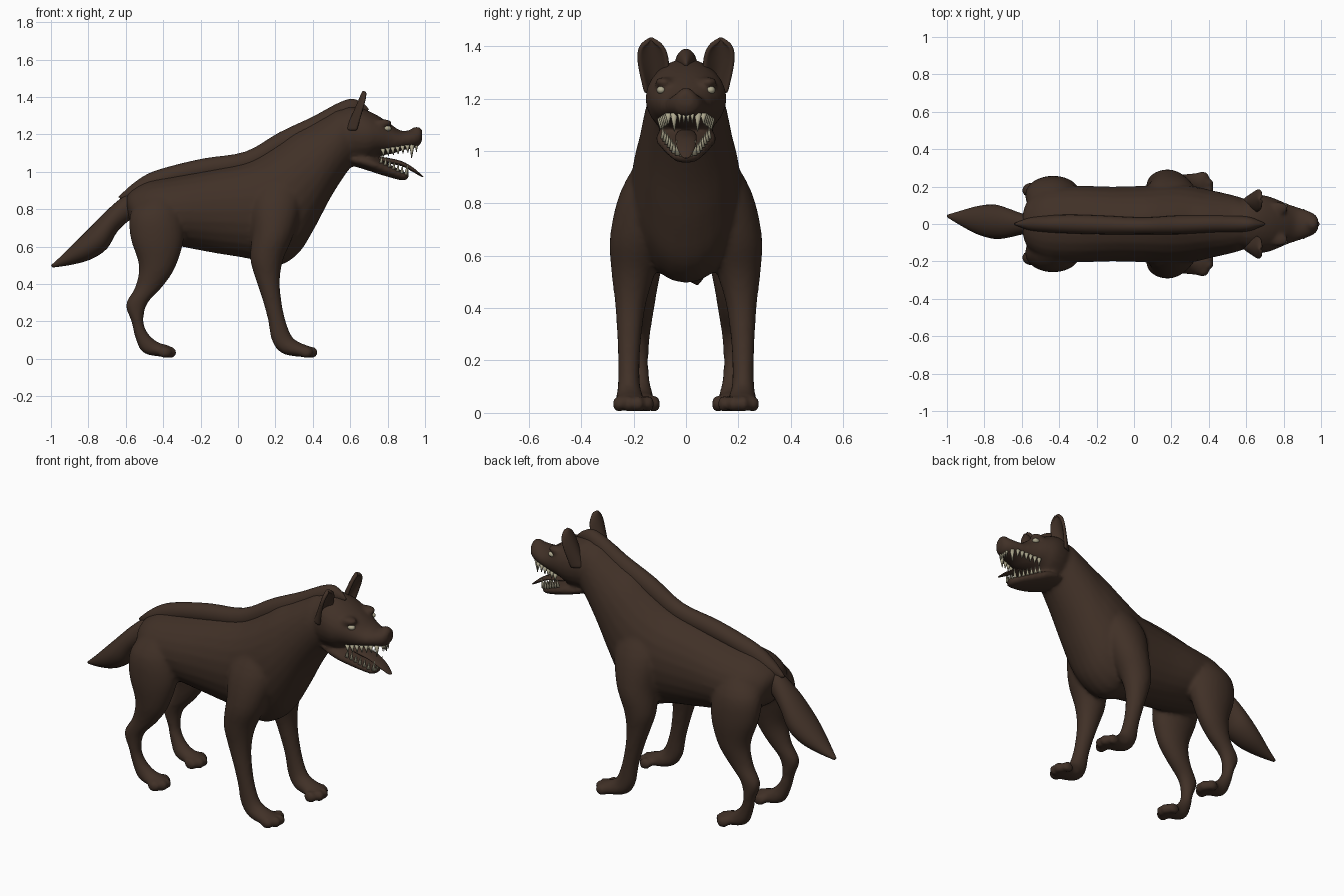
import bpy, bmesh, math
from mathutils import Vector, Matrix


def material(name, rgb):
    m = bpy.data.materials.new(name)
    m.diffuse_color = (*rgb, 1)
    return m


FUR = material("dark brown fur", (0.052, 0.030, 0.020))
BONE = material("ivory", (0.42, 0.39, 0.27))


def finish(bm, name, mat):
    bmesh.ops.recalc_face_normals(bm, faces=bm.faces)
    for f in bm.faces:
        f.smooth = True
    me = bpy.data.meshes.new(name)
    bm.to_mesh(me)
    bm.free()
    me.materials.append(mat)
    ob = bpy.data.objects.new(name, me)
    bpy.context.collection.objects.link(ob)
    return ob


def spline(rows, steps):
    # Catmull-Rom through rows of numbers
    out = []
    for i in range(len(rows) - 1):
        a, b, c, d = (rows[max(0, min(len(rows) - 1, i + k))] for k in (-1, 0, 1, 2))
        for s in range(steps):
            t = s / steps
            out.append([0.5 * (2 * q + (r - p) * t + (2 * p - 5 * q + 4 * r - u) * t * t
                               + (3 * q - p - 3 * r + u) * t ** 3)
                        for p, q, r, u in zip(a, b, c, d)])
    out.append(list(rows[-1]))
    return out


def loft(bm, rings, side=1, n=24, steps=4):
    # each ring: two opposite points (x, z), y centre, half width
    loops = []
    for x1, z1, x2, z2, y, w in spline(rings, steps):
        loop = []
        for k in range(n):
            a = 2 * math.pi * k / n
            c = math.cos(a) / 2
            loop.append(bm.verts.new(((x1 + x2) / 2 + (x1 - x2) * c,
                                      side * (y + w * math.sin(a)),
                                      (z1 + z2) / 2 + (z1 - z2) * c)))
        loops.append(loop)
    for p, q in zip(loops, loops[1:]):
        for k in range(n):
            bm.faces.new((p[k], p[(k + 1) % n], q[(k + 1) % n], q[k]))
    bm.faces.new(loops[0])
    bm.faces.new(loops[-1])


def ball(bm, pos, size):
    mat = Matrix.Translation(pos) @ Matrix.Diagonal((*size, 1))
    bmesh.ops.create_uvsphere(bm, u_segments=20, v_segments=12, radius=1, matrix=mat)


# Body: torso, head, jaw and legs fused into one skin
bm = bmesh.new()
loft(bm, [(-.60, .86, -.59, .78, 0, .05), (-.57, .90, -.56, .70, 0, .13),
          (-.48, .95, -.46, .64, 0, .19), (-.33, .98, -.30, .60, 0, .205),
          (-.12, 1.02, -.12, .565, 0, .20), (.06, 1.06, .06, .535, 0, .205),
          (.20, 1.14, .20, .495, 0, .215), (.30, 1.21, .32, .56, 0, .205),
          (.38, 1.25, .41, .70, 0, .185), (.47, 1.30, .50, .87, 0, .165),
          (.55, 1.34, .60, 1.02, 0, .14), (.64, 1.32, .66, 1.06, 0, .10)])
# skull and muzzle
loft(bm, [(.52, 1.30, .56, 1.08, 0, .10), (.58, 1.35, .62, 1.05, 0, .14),
          (.66, 1.34, .70, 1.06, 0, .155), (.74, 1.305, .75, 1.085, 0, .14),
          (.81, 1.26, .82, 1.095, 0, .11), (.87, 1.22, .88, 1.115, 0, .09),
          (.93, 1.225, .935, 1.125, 0, .07), (.97, 1.225, .97, 1.14, 0, .05),
          (.985, 1.20, .985, 1.17, 0, .025)])
# lower jaw
loft(bm, [(.60, 1.10, .62, 1.03, 0, .10), (.70, 1.09, .70, 1.005, 0, .118),
          (.78, 1.055, .76, .985, 0, .10), (.84, 1.025, .83, .965, 0, .075),
          (.89, 1.00, .88, .953, 0, .052), (.915, .99, .91, .962, 0, .025)])
ball(bm, (.955, 0, 1.215), (.032, .035, .027))
for s in (1, -1):
    ball(bm, (.775, s * .085, 1.262), (.05, .035, .02))   # brow
    ball(bm, (.965, s * .022, 1.205), (.022, .02, .02))   # nostril wing
    # hind leg
    loft(bm, [(-.34, .90, -.50, .88, .10, .06), (-.30, .78, -.575, .78, .14, .10),
              (-.29, .64, -.575, .65, .165, .093), (-.335, .49, -.53, .50, .175, .07),
              (-.40, .39, -.55, .385, .175, .052), (-.485, .295, -.60, .29, .18, .042),
              (-.505, .20, -.57, .20, .18, .036), (-.48, .135, -.55, .115, .175, .036),
              (-.43, .09, -.51, .035, .17, .045), (-.38, .075, -.42, .012, .17, .052),
              (-.35, .06, -.355, .015, .17, .045)], s)
    # front leg
    loft(bm, [(.33, 1.00, .14, 1.00, .10, .06), (.34, .84, .07, .85, .145, .105),
              (.30, .67, .075, .68, .18, .11), (.245, .54, .065, .54, .20, .085),
              (.225, .44, .09, .44, .21, .063), (.228, .34, .125, .335, .215, .05),
              (.25, .22, .16, .21, .218, .042), (.285, .125, .18, .10, .218, .042),
              (.325, .09, .235, .03, .215, .052), (.375, .07, .34, .01, .215, .06),
              (.40, .055, .40, .015, .215, .05)], s)
    # toes
    for fx, fy, k in ((.38, .2, 1), (-.375, .17, .88)):
        for d in (-1.5, -.5, .5, 1.5):
            ball(bm, (fx + (.012 if abs(d) < 1 else -.015), s * (fy + d * .038 * k), .034),
                 (.036, .023, .032))
body = finish(bm, "body", FUR)
rm = body.modifiers.new("fuse", 'REMESH')
rm.mode = 'VOXEL'
rm.voxel_size = .012
rm.use_smooth_shade = True
sm = body.modifiers.new("soften", 'SMOOTH')
sm.factor = .5
sm.iterations = 5

# Tail, swinging slightly to one side
bm = bmesh.new()
loft(bm, [(-.53, .90, -.53, .76, 0, .05), (-.61, .87, -.575, .745, 0, .055),
          (-.70, .795, -.645, .68, .005, .078), (-.79, .705, -.70, .59, .012, .092),
          (-.87, .625, -.78, .535, .02, .078), (-.94, .555, -.88, .505, .03, .045),
          (-1.0, .50, -.99, .488, .042, .008)])
finish(bm, "tail", FUR)

# Mane along the spine
bm = bmesh.new()
loft(bm, [(-.64, .865, -.60, .84, 0, .01), (-.57, .93, -.53, .85, 0, .036),
          (-.48, .99, -.45, .88, 0, .045), (-.36, 1.03, -.33, .93, 0, .05),
          (-.18, 1.072, -.17, .96, -.005, .05), (.04, 1.108, .06, 1.0, -.01, .045),
          (.22, 1.21, .24, 1.09, -.005, .05), (.40, 1.295, .43, 1.18, 0, .048),
          (.53, 1.365, .56, 1.26, 0, .045), (.61, 1.39, .62, 1.29, 0, .038),
          (.67, 1.365, .66, 1.31, 0, .02), (.70, 1.335, .69, 1.32, 0, .006)])
finish(bm, "mane", FUR)

# Ears: cupped shells opening forward
for s in (1, -1):
    bm = bmesh.new()
    rows = []
    for i in range(13):
        t = i / 12
        w = .062 * (.75 + .55 * t) * math.sqrt(max(0.004, 1 - t ** 4))
        row = []
        for j in range(11):
            u = j / 5 - 1
            cup = .055 * (1 - t * .75) * (u * u - .55)
            row.append(bm.verts.new((.612 + .07 * t + cup,
                                     s * (.112 + .022 * t + w * u * .92),
                                     1.22 + .213 * t - .012 * u * u * t)))
        rows.append(row)
    for p, q in zip(rows, rows[1:]):
        for j in range(10):
            bm.faces.new((p[j], p[j + 1], q[j + 1], q[j]))
    ear = finish(bm, "left_ear" if s > 0 else "right_ear", FUR)
    so = ear.modifiers.new("thickness", 'SOLIDIFY')
    so.thickness = .018
    so.offset = 0
    su = ear.modifiers.new("round", 'SUBSURF')
    su.levels = su.render_levels = 1

# Tongue
bm = bmesh.new()
loft(bm, [(.72, 1.085, .72, 1.06, 0, .03), (.80, 1.075, .80, 1.045, 0, .04),
          (.88, 1.055, .875, 1.03, 0, .04), (.94, 1.02, .93, 1.002, 0, .034),
          (.98, .985, .975, .976, 0, .018), (.992, .974, .99, .971, 0, .005)])
finish(bm, "tongue", FUR)


# Teeth: cones along both jaws
def tooth(bm, base, tip, r):
    base, tip = Vector(base), Vector(tip)
    d = tip - base
    rot = d.to_track_quat('Z', 'Y').to_matrix().to_4x4()
    bmesh.ops.create_cone(bm, cap_ends=True, segments=8, radius1=r, radius2=r * .15,
                          depth=d.length, matrix=Matrix.Translation((base + tip) / 2) @ rot)


bm = bmesh.new()
for s in (1, -1):
    for i in range(6):
        t = i / 5
        x, y = .775 + .13 * t, s * (.097 - .03 * t)
        z = 1.112 + .02 * t
        tooth(bm, (x, y, z + .012), (x + .004, y, z - .03), .013)
        x, y, z = .765 + .11 * t, s * (.088 - .042 * t), 1.062 - .055 * t
        tooth(bm, (x, y, z - .015), (x + .005, y, z + .027), .010)
    tooth(bm, (.93, s * .046, 1.145), (.928, s * .044, 1.075), .014)
    tooth(bm, (.897, s * .032, .985), (.908, s * .036, 1.042), .011)
    for y in (.008, .024):
        tooth(bm, (.952, s * y, 1.145), (.955, s * y, 1.105), .009)
        tooth(bm, (.904, s * y * .8, .98), (.912, s * y * .8, 1.012), .006)
finish(bm, "teeth", BONE)

# Eyes
bm = bmesh.new()
for s in (1, -1):
    ball(bm, (.798, s * .094, 1.232), (.022, .018, .015))
finish(bm, "eyes", BONE)
